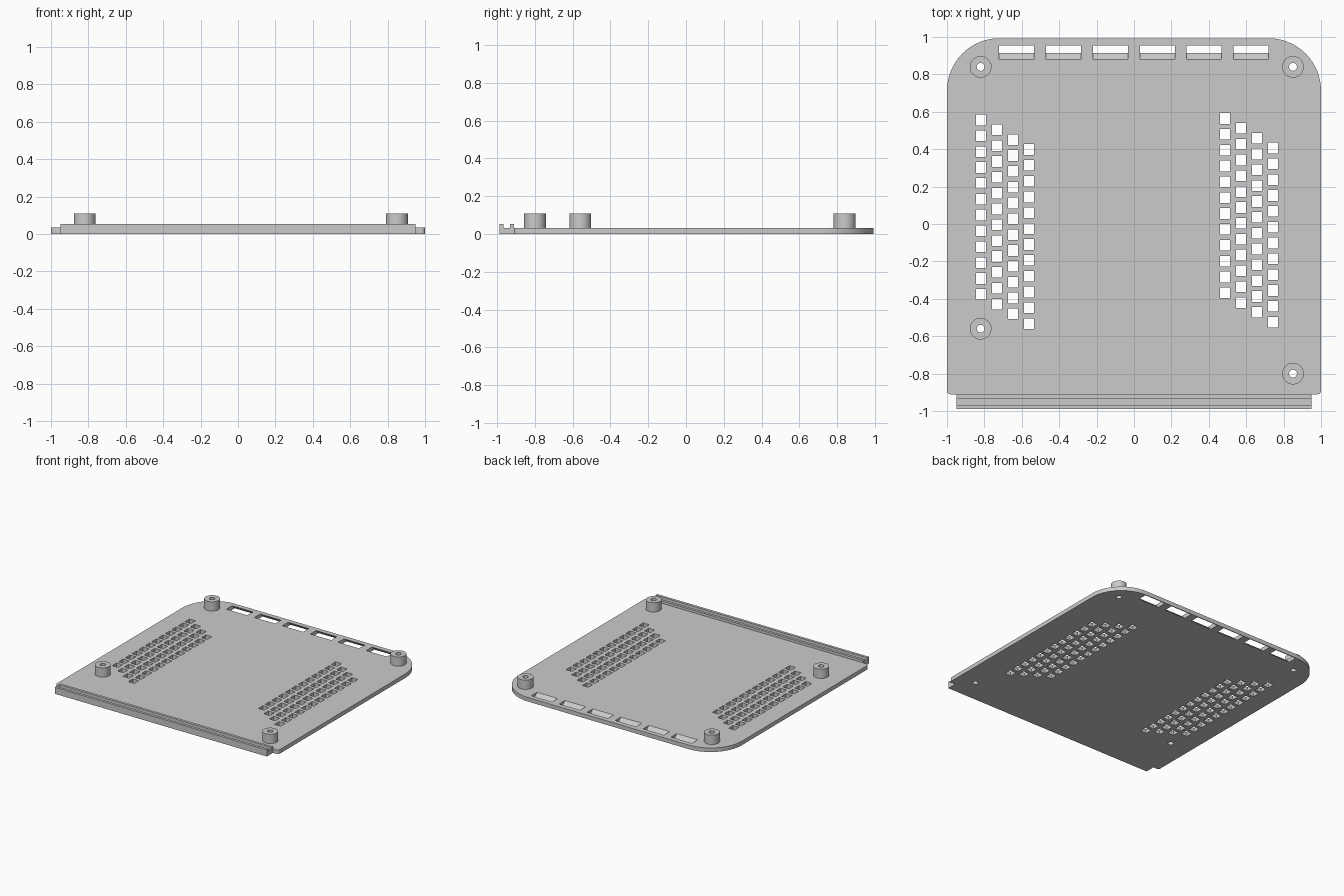
import bpy, bmesh, math
from mathutils import Matrix, Vector

cube = bpy.data.objects.get("Cube")
if cube:
    bpy.data.objects.remove(cube, do_unlink=True)

T = 0.033            # plate thickness
BACK, FRONT = 0.993, -0.911
BOSS_R, HOLE_R, BOSS_TOP = 0.058, 0.021, 0.108

grey = bpy.data.materials.new("matte grey")
grey.use_nodes = True
colour = (0.6, 0.6, 0.6, 1)
grey.diffuse_color = colour
grey.node_tree.nodes["Principled BSDF"].inputs["Base Color"].default_value = colour


def make_object(name, bm):
    bmesh.ops.recalc_face_normals(bm, faces=bm.faces)
    mesh = bpy.data.meshes.new(name)
    bm.to_mesh(mesh)
    bm.free()
    mesh.materials.append(grey)
    obj = bpy.data.objects.new(name, mesh)
    bpy.context.collection.objects.link(obj)
    return obj


def prism(name, points, direction):
    """Extrude a closed outline along a direction."""
    bm = bmesh.new()
    face = bm.faces.new([bm.verts.new(p) for p in points])
    new = bmesh.ops.extrude_face_region(bm, geom=[face])["geom"]
    bmesh.ops.translate(bm, vec=direction,
                        verts=[v for v in new if isinstance(v, bmesh.types.BMVert)])
    return make_object(name, bm)


def smooth(obj):
    bpy.ops.object.select_all(action='DESELECT')
    obj.select_set(True)
    bpy.context.view_layer.objects.active = obj
    bpy.ops.object.shade_smooth_by_angle(angle=math.radians(30))


# Base plate: large rounded back corners, tiny rounded front corners
outline = []
for sx, y, sy, r, start in ((1, BACK, 1, 0.28, 0), (-1, BACK, 1, 0.28, 90),
                            (-1, FRONT, -1, 0.02, 180), (1, FRONT, -1, 0.02, 270)):
    steps = 16 if r > 0.1 else 4
    for i in range(steps + 1):
        a = math.radians(start + 90 * i / steps)
        outline.append((sx * (1 - r) + r * math.cos(a),
                        y - sy * r + r * math.sin(a), 0))
plate = prism("base_plate", outline, (0, 0, T))

# Cutter for vents, slots and screw holes
bosses = [(-0.82, 0.84), (0.85, 0.84), (-0.82, -0.56), (0.85, -0.80)]
cut = bmesh.new()


def cut_box(x, y, w, d, lean=0):
    verts = bmesh.ops.create_cube(cut, size=1)["verts"]
    for v in verts:
        z = 0.5 * T + v.co.z * 2 * T
        v.co = Vector((x + v.co.x * w, y + v.co.y * d + lean * (T - z), z))


# Staggered square vents, two groups of four columns
for x0, y0 in ((-0.818, 0.556), (0.487, 0.564)):
    for col in range(4):
        for row in range(12):
            cut_box(x0 + 0.0855 * col, y0 - 0.0525 * col - 0.0847 * row, 0.054, 0.057)
# Leaning slots along the back edge
for i in range(6):
    cut_box(-0.627 + 0.2505 * i, 0.917, 0.187, 0.073, lean=1)
for x, y in bosses:
    bmesh.ops.create_cone(cut, cap_ends=True, segments=32, radius1=HOLE_R,
                          radius2=HOLE_R, depth=4 * T,
                          matrix=Matrix.Translation((x, y, 0)))
cutter = make_object("hole_cutter", cut)
cutter.hide_render = True
cutter.hide_viewport = True

mod = plate.modifiers.new("holes", 'BOOLEAN')
mod.operation = 'DIFFERENCE'
mod.solver = 'EXACT'
mod.object = cutter
smooth(plate)

# Screw bosses: hollow posts standing on the plate
for n, (x, y) in enumerate(bosses):
    bm = bmesh.new()
    rings = []
    for r, z in ((BOSS_R, T), (BOSS_R, BOSS_TOP), (HOLE_R, BOSS_TOP), (HOLE_R, T)):
        rings.append([bm.verts.new((x + r * math.cos(a), y + r * math.sin(a), z))
                      for a in (math.tau * i / 32 for i in range(32))])
    for lower, upper in zip(rings, rings[1:]):
        for i in range(32):
            j = (i + 1) % 32
            bm.faces.new((lower[i], lower[j], upper[j], upper[i]))
    smooth(make_object(f"screw_boss_{n + 1}", bm))

# Front rail: channel with two low walls
TOP, OUT, WALL = 0.053, -0.988, 0.021
profile = [(OUT, 0), (FRONT, 0), (FRONT, TOP), (FRONT - WALL, TOP),
           (FRONT - WALL, T), (OUT + WALL, T), (OUT + WALL, TOP), (OUT, TOP)]
prism("front_rail", [(-0.95, y, z) for y, z in profile], (1.9, 0, 0))
